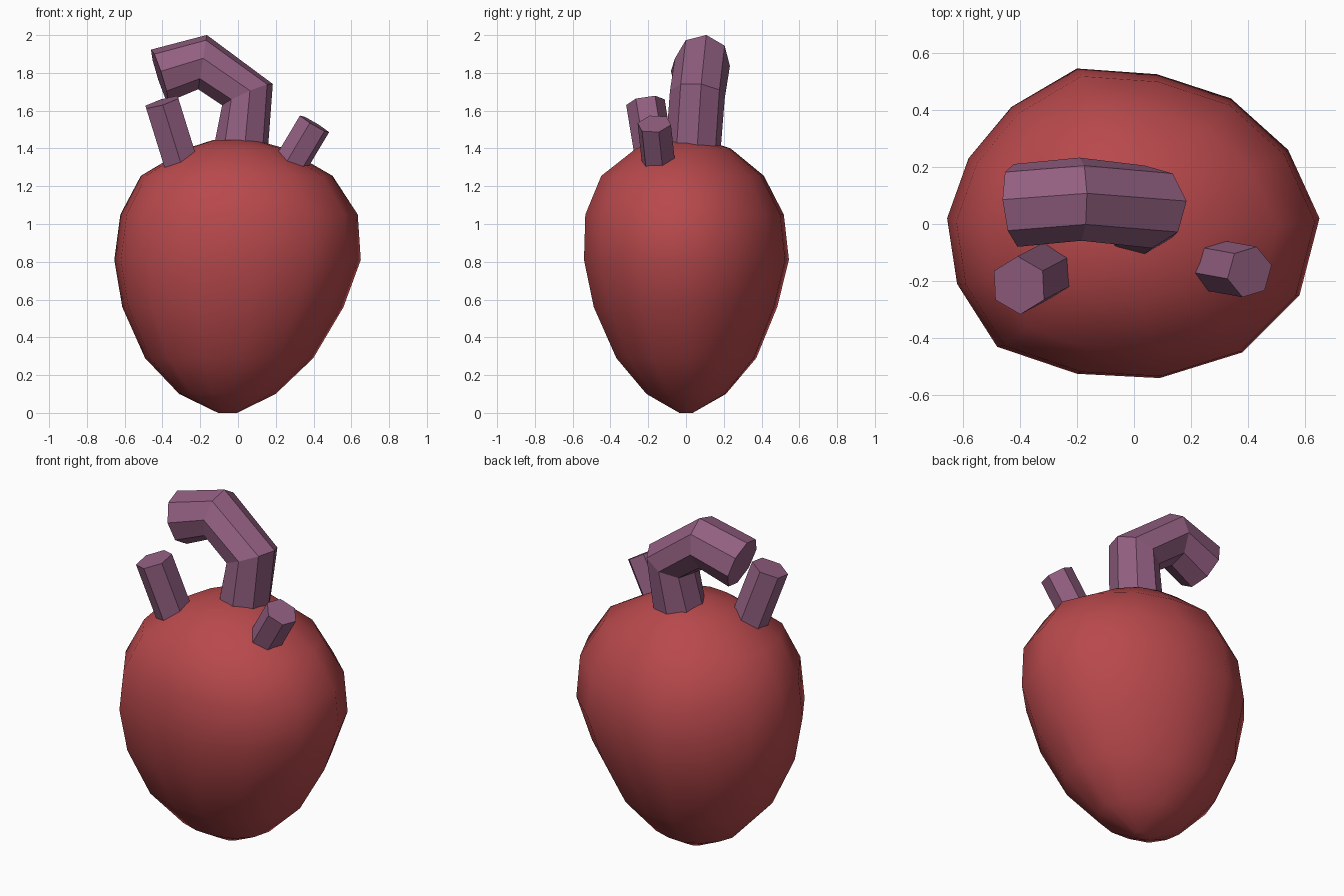
import bpy, bmesh, math
from mathutils import Vector

if "Cube" in bpy.data.objects:
    bpy.data.objects.remove(bpy.data.objects["Cube"])


def material(name, rgb):
    m = bpy.data.materials.new(name)
    m.diffuse_color = (*rgb, 1)
    m.use_nodes = True
    m.node_tree.nodes["Principled BSDF"].inputs["Base Color"].default_value = m.diffuse_color
    return m


red = material("heart red", (0.48, 0.066, 0.072))
purple = material("vessel purple", (0.29, 0.115, 0.22))


def loft(name, rings, mat):
    """Skin a list of equal-length vertex rings and cap both ends."""
    bm = bmesh.new()
    rows = [[bm.verts.new(p) for p in ring] for ring in rings]
    n = len(rows[0])
    for a, b in zip(rows, rows[1:]):
        for i in range(n):
            j = (i + 1) % n
            bm.faces.new((a[i], a[j], b[j], b[i]))
    bm.faces.new(rows[0][::-1])
    bm.faces.new(rows[-1])
    bmesh.ops.recalc_face_normals(bm, faces=bm.faces[:])
    me = bpy.data.meshes.new(name)
    bm.to_mesh(me)
    bm.free()
    me.materials.append(mat)
    ob = bpy.data.objects.new(name, me)
    bpy.context.collection.objects.link(ob)
    return ob


def tube(name, path, radius, sides, turn):
    """Faceted tube; each ring is square to the mean direction at its point."""
    pts = [Vector(p) for p in path]
    side = Vector((0, 1, 0))
    rings = []
    for i, p in enumerate(pts):
        t = Vector()
        if i > 0:
            t += (p - pts[i - 1]).normalized()
        if i < len(pts) - 1:
            t += (pts[i + 1] - p).normalized()
        t.normalize()
        v = (side - t * side.dot(t)).normalized()
        u = v.cross(t)
        angles = [math.radians(turn) + math.tau * k / sides for k in range(sides)]
        rings.append([p + (u * math.cos(a) + v * math.sin(a)) * radius for a in angles])
    return loft(name, rings, purple)


# Heart body: widest outline scaled level by level
outline = [(0.65, 0.02), (0.54, 0.26), (0.34, 0.44), (0.08, 0.525), (-0.2, 0.545),
           (-0.43, 0.41), (-0.58, 0.23), (-0.655, 0.02), (-0.62, -0.21), (-0.48, -0.43),
           (-0.2, -0.525), (0.09, -0.54), (0.38, -0.45), (0.58, -0.25)]
# z, centre x, centre y, half width, half depth
levels = [(0.0, -0.055, 0, 0.05, 0.035), (0.10, -0.055, 0, 0.255, 0.21),
          (0.29, -0.045, 0, 0.445, 0.37), (0.56, -0.025, -0.005, 0.585, 0.485),
          (0.81, 0, 0, 0.652, 0.542), (1.05, 0.008, -0.01, 0.628, 0.525),
          (1.255, -0.005, -0.02, 0.507, 0.43), (1.40, -0.01, -0.015, 0.26, 0.25),
          (1.445, -0.02, 0, 0.11, 0.10)]
rings = [[(cx + x / 0.652 * rx, cy + y / 0.542 * ry, z) for x, y in outline]
         for z, cx, cy, rx, ry in levels]
heart = loft("heart_body", rings, red)
bpy.context.view_layer.objects.active = heart
heart.select_set(True)
bpy.ops.object.shade_smooth_by_angle(angle=math.radians(50))

# Large arched vessel
tube("arched_vessel", [(0.01, 0.035, 1.36), (0.05, 0.06, 1.685),
                       (-0.188, 0.087, 1.857), (-0.415, 0.065, 1.785)], 0.147, 8, 8)

# Two short vessels
tube("left_vessel", [(-0.28, -0.15, 1.25), (-0.403, -0.215, 1.645)], 0.103, 6, 30)
tube("right_vessel", [(0.25, -0.14, 1.27), (0.405, -0.168, 1.53)], 0.092, 6, 15)
